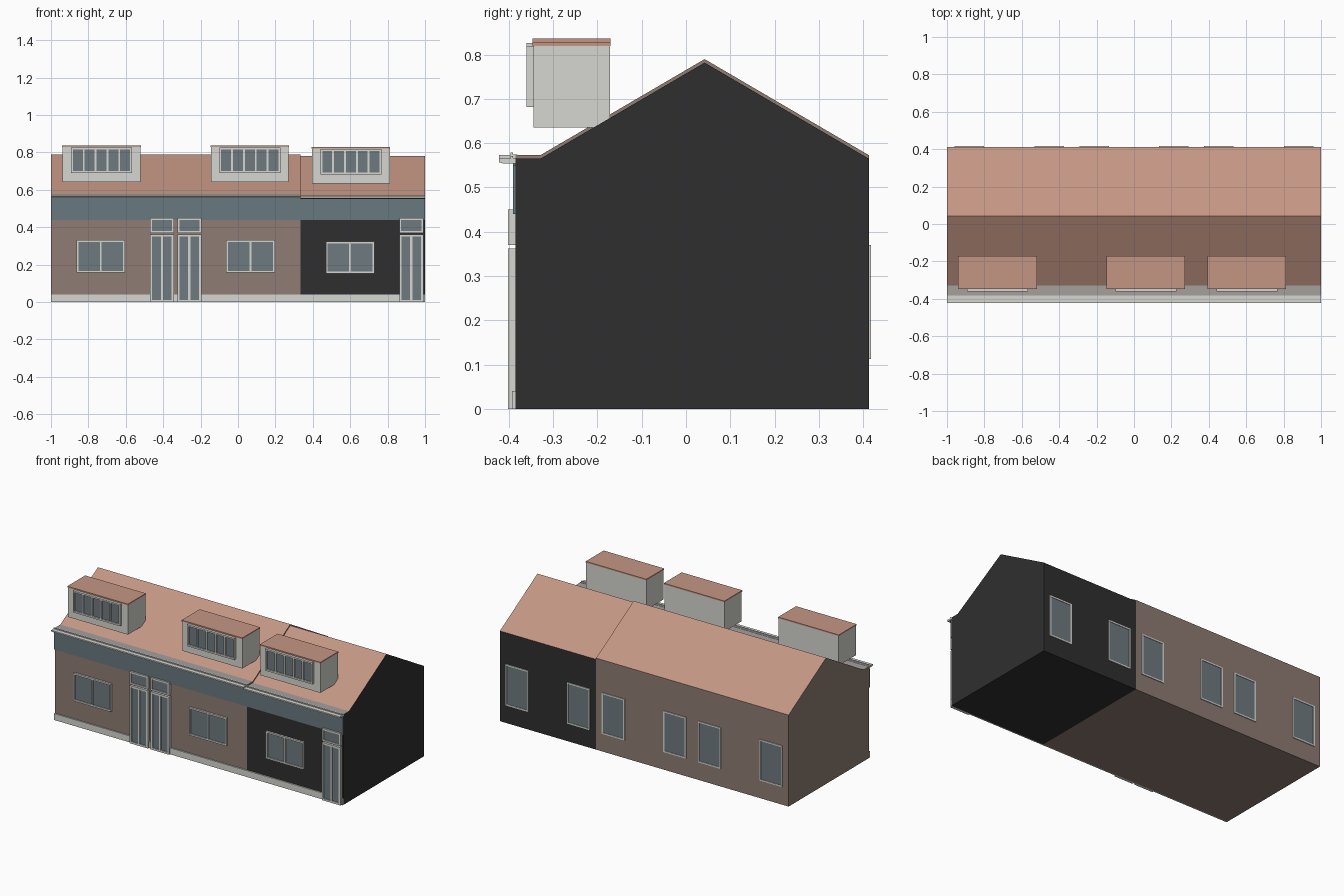
import bpy, bmesh

if "Cube" in bpy.data.objects:
    bpy.data.objects.remove(bpy.data.objects["Cube"])


def material(name, r, g, b):
    m = bpy.data.materials.new(name)
    lin = [((c / 255 + 0.055) / 1.055) ** 2.4 for c in (r, g, b)]
    m.diffuse_color = (*lin, 1)
    m.use_nodes = True
    m.node_tree.nodes["Principled BSDF"].inputs["Base Color"].default_value = m.diffuse_color
    return m


WHITE = material("off_white", 214, 215, 209)
TILE = material("terracotta", 196, 150, 131)
BROWN = material("brown_wall", 142, 124, 115)
DARK = material("dark_wall", 47, 47, 47)
SLATE = material("slate_blue", 104, 120, 127)
GLASS = material("glass_grey", 110, 122, 128)
GREY = material("gutter_grey", 163, 160, 158)


def finish(name, bm, mats):
    bmesh.ops.recalc_face_normals(bm, faces=bm.faces)
    me = bpy.data.meshes.new(name)
    bm.to_mesh(me)
    bm.free()
    for m in mats:
        me.materials.append(m)
    ob = bpy.data.objects.new(name, me)
    bpy.context.collection.objects.link(ob)
    return ob


def add_box(bm, x0, x1, y0, y1, z0, z1):
    v = bmesh.ops.create_cube(bm, size=1)["verts"]
    for p in v:
        p.co = ((x0 + x1) / 2 + p.co.x * (x1 - x0),
                (y0 + y1) / 2 + p.co.y * (y1 - y0),
                (z0 + z1) / 2 + p.co.z * (z1 - z0))


def box(name, mat, *dims):
    bm = bmesh.new()
    add_box(bm, *dims)
    return finish(name, bm, [mat])


def extrude_x(name, pts, x0, x1, mats):
    """Prism from a (y, z) profile."""
    bm = bmesh.new()
    f = bm.faces.new([bm.verts.new((x0, y, z)) for y, z in pts])
    ext = bmesh.ops.extrude_face_region(bm, geom=[f])["geom"]
    for v in ext:
        if isinstance(v, bmesh.types.BMVert):
            v.co.x = x1
    return finish(name, bm, mats)


def window(name, x0, x1, z0, z1, wall, out, pane, n, t=0.01):
    """Frame standing proud of the wall from wall to out, with n panes."""
    ya, yb = sorted((wall, out))
    bm = bmesh.new()
    add_box(bm, x0, x1, ya, yb, z0, z0 + t)
    add_box(bm, x0, x1, ya, yb, z1 - t, z1)
    step = (x1 - x0 - t) / n
    for i in range(n + 1):
        add_box(bm, x0 + i * step, x0 + i * step + t, ya, yb, z0 + t, z1 - t)
    finish(name + "_frame", bm, [WHITE])
    pa, pb = sorted((wall, pane))
    box(name + "_glass", GLASS, x0 + t, x1 - t, pa, pb, z0 + t, z1 - t)


F, B = -0.385, 0.413      # front and back wall planes
W = 1 / 3                 # half width of one house
houses = [("left", -2 / 3, 1, 0, BROWN),
          ("middle", 0, -1, 0, BROWN),
          ("right", 2 / 3, 1, -0.008, DARK)]

for name, cx, s, dz, wall in houses:
    x0, x1 = cx - W, cx + W

    # house body, roof slopes tiled and the flat gutter strip grey
    eave = 0.573 + dz
    prof = [(F, 0), (B, 0), (B, eave), (0.042, 0.79 + dz), (-0.329, eave), (F, eave)]
    ob = extrude_x(name + "_house", prof, x0, x1, [wall, TILE, GREY])
    for p in ob.data.polygons:
        if p.normal.z > 0.95:
            p.material_index = 2
        elif p.normal.z > 0.3:
            p.material_index = 1

    # plinth, fascia and cornice
    box(name + "_plinth", WHITE, x0, x1, F - 0.008, F, 0, 0.04)
    box(name + "_fascia", SLATE, x0, x1, F - 0.006, F, 0.44, 0.558 + dz)
    c = eave
    extrude_x(name + "_cornice",
              [(-0.381, c - 0.011), (-0.381, c + 0.002), (-0.391, c + 0.002),
               (-0.391, c + 0.006), (-0.397, c + 0.006), (-0.397, c),
               (-0.422, c), (-0.422, c - 0.008), (-0.412, c - 0.011)],
              x0, x1, [WHITE])

    # front window
    wx = cx - s * 0.067
    window(name + "_front_window", wx - 0.13, wx + 0.13, 0.157 + dz / 2,
           0.332 + dz, F, F - 0.012, F - 0.005, 2)

    # door with two tall panes and a transom light
    dx = cx + s * 0.26
    window(name + "_door", dx - 0.064, dx + 0.064, 0, 0.362, F, -0.402, -0.396, 2, 0.012)
    window(name + "_transom", dx - 0.064, dx + 0.064, 0.37, 0.45, F, -0.402, -0.396, 1)

    # two back windows
    for k in (-1, 1):
        bx = cx + k * 0.213
        window(name + "_back_window", bx - 0.079, bx + 0.079, 0.112, 0.37,
               B, B + 0.005, B + 0.002, 1, 0.009)

    # dormer box, roof slab and window strip
    mx = cx - s * 0.063
    d0, d1 = mx - 0.208, mx + 0.208
    box(name + "_dormer", WHITE, d0, d1, -0.344, -0.172, 0.643 + dz, 0.828 + dz)
    box(name + "_dormer_roof", TILE, d0 - 0.002, d1 + 0.002, -0.347, -0.17,
        0.828 + dz, 0.836 + dz)
    window(name + "_dormer_window", mx - 0.163, mx + 0.163, 0.69 + dz, 0.826 + dz,
           -0.344, -0.36, -0.352, 5)
